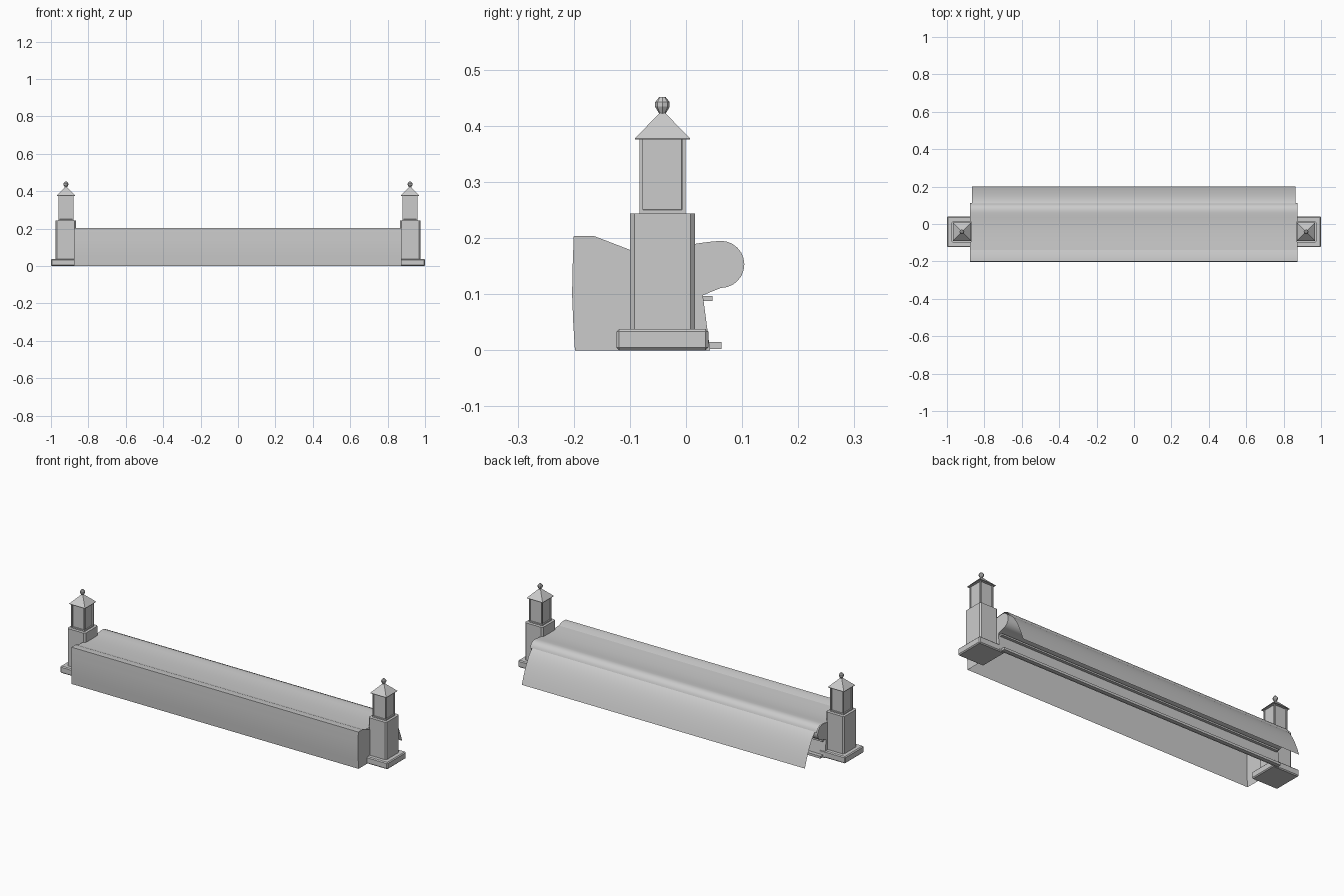
import bpy, bmesh, math

if "Cube" in bpy.data.objects:
    bpy.data.objects.remove(bpy.data.objects["Cube"])

CY = -0.042  # pier centre line in y
PX = 0.92    # pier centre in x


def new_object(name, bm, recalc=True):
    if recalc:
        bmesh.ops.recalc_face_normals(bm, faces=bm.faces)
    me = bpy.data.meshes.new(name)
    bm.to_mesh(me)
    bm.free()
    ob = bpy.data.objects.new(name, me)
    bpy.context.collection.objects.link(ob)
    return ob


def smooth(ob, angle=35):
    bpy.ops.object.select_all(action='DESELECT')
    ob.select_set(True)
    bpy.context.view_layer.objects.active = ob
    bpy.ops.object.shade_smooth_by_angle(angle=math.radians(angle))


def extrude_x(name, pts, x0, x1, caps=True):
    bm = bmesh.new()
    a = [bm.verts.new((x0, y, z)) for y, z in pts]
    b = [bm.verts.new((x1, y, z)) for y, z in pts]
    for i in range(len(pts) - 1):
        bm.faces.new((a[i], b[i], b[i + 1], a[i + 1]))
    if caps:
        bm.faces.new(a)
        bm.faces.new(b[::-1])
    return new_object(name, bm, recalc=caps)


def box_bm(x0, x1, y0, y1, z0, z1):
    bm = bmesh.new()
    bmesh.ops.create_cube(bm, size=1)
    for v in bm.verts:
        v.co = ((x0 + x1) / 2 + v.co.x * (x1 - x0),
                (y0 + y1) / 2 + v.co.y * (y1 - y0),
                (z0 + z1) / 2 + v.co.z * (z1 - z0))
    return bm


# weir wall with rounded overflow lip, open underneath
lip = [(0.062 + 0.042 * math.cos(math.radians(t)),
        0.153 + 0.042 * math.sin(math.radians(t))) for t in range(90, -91, -15)]
profile = [(-0.198, 0.0), (-0.201, 0.05), (-0.203, 0.1), (-0.202, 0.15), (-0.2, 0.204),
           (-0.165, 0.204), (-0.1, 0.179), (-0.07, 0.17), (-0.045, 0.167),
           (-0.02, 0.173), (0.0, 0.184), (0.018, 0.19), (0.04, 0.193)]
profile += lip + [(0.03, 0.098), (0.043, 0.0)]
smooth(extrude_x("weir_wall", profile, -0.877, 0.875))

# water surface behind the parapet, curling over the lip
surface = [(-0.14, 0.1945), (-0.09, 0.192), (-0.04, 0.191), (0.0, 0.192), (0.035, 0.195),
           (0.06, 0.198), (0.08, 0.198), (0.096, 0.191), (0.107, 0.178), (0.111, 0.165)]
smooth(extrude_x("water_surface", surface, -0.877, 0.875, caps=False), 60)

# thin falling water sheet
fall = []
for i in range(13):
    t = i / 12
    fall.append((0.1 + 0.1 * t, 0.175 - 0.055 * t - 0.12 * t * t))
smooth(extrude_x("water_fall", fall, -0.866, 0.863, caps=False))

# rails along the rear wall
new_object("upper_rail", box_bm(-0.865, 0.865, 0.025, 0.047, 0.088, 0.097))
new_object("lower_rail", box_bm(-0.865, 0.865, 0.038, 0.063, 0.002, 0.015))


def pier(side, s):
    cx = PX * s
    # plinth
    bm = box_bm(cx - 0.08, cx + 0.08, CY - 0.082, CY + 0.082, 0, 0.038)
    bmesh.ops.bevel(bm, geom=bm.edges[:], offset=0.005, segments=1, affect='EDGES')
    new_object(side + "_plinth", bm)

    # shaft with chamfered corners
    bm = box_bm(cx - 0.055, cx + 0.055, CY - 0.058, CY + 0.058, 0.03, 0.244)
    upright = [e for e in bm.edges if abs(e.verts[0].co.z - e.verts[1].co.z) > 0.1]
    bmesh.ops.bevel(bm, geom=upright, offset=0.008, segments=1, affect='EDGES')
    new_object(side + "_pier_shaft", bm)

    # lantern with recessed panels
    bm = box_bm(cx - 0.041, cx + 0.041, CY - 0.041, CY + 0.041, 0.244, 0.384)
    bm.normal_update()
    sides = [f for f in bm.faces if abs(f.normal.z) < 0.5]
    bmesh.ops.inset_individual(bm, faces=sides, thickness=0.009, depth=0)
    bmesh.ops.inset_individual(bm, faces=sides, thickness=0.0005, depth=-0.006)
    new_object(side + "_lantern", bm)

    # pyramid roof
    bm = box_bm(cx - 0.049, cx + 0.049, CY - 0.049, CY + 0.049, 0.376, 0.3775)
    top = [f for f in bm.faces if all(v.co.z > 0.377 for v in f.verts)]
    apex = bmesh.ops.poke(bm, faces=top)['verts'][0]
    apex.co.z = 0.428
    new_object(side + "_lantern_roof", bm)

    # faceted finial
    rings = [(0.006, 0.422), (0.013, 0.434), (0.013, 0.442), (0.006, 0.451)]
    bm = bmesh.new()
    loops = []
    for r, z in rings:
        loops.append([bm.verts.new((cx + r * math.cos(k * math.pi / 4),
                                    CY + r * math.sin(k * math.pi / 4), z))
                      for k in range(8)])
    for a, b in zip(loops, loops[1:]):
        for k in range(8):
            j = (k + 1) % 8
            bm.faces.new((a[k], a[j], b[j], b[k]))
    bm.faces.new(loops[0])
    bm.faces.new(loops[-1])
    new_object(side + "_finial", bm)


for side, s in (("left", -1), ("right", 1)):
    pier(side, s)
